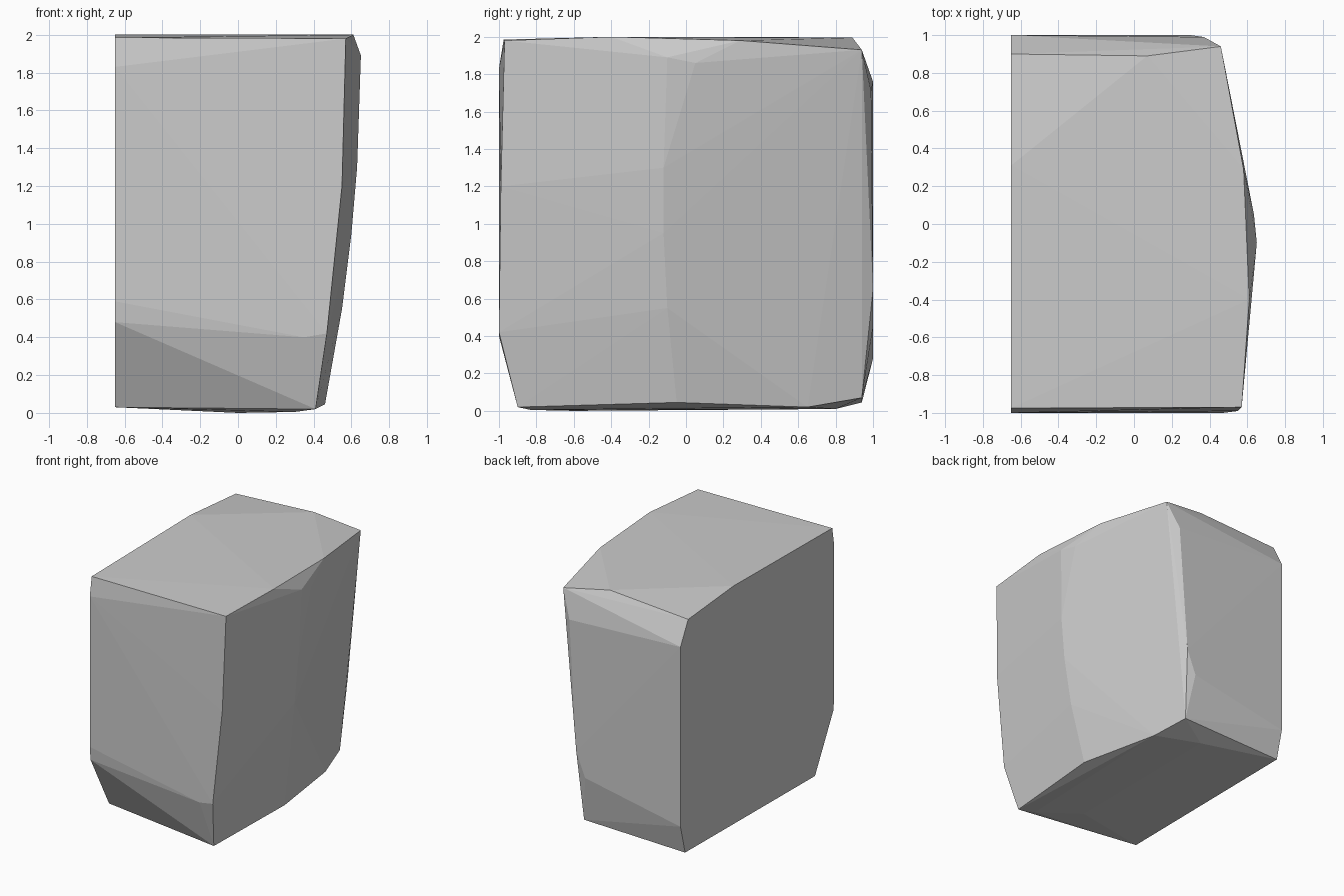
import bpy, bmesh

# Outline of the flat, sawn-off left side (y, z) at x = -0.65
cut_side = [(-0.975, 1.985), (-1.0, 1.83), (-1.0, 0.59), (-0.99, 0.48), (-0.75, 0.03),
            (0.94, 0.045), (1.0, 0.28), (1.0, 1.76), (0.90, 1.95), (0.31, 2.0)]

# Key corners of the chipped stone
front_edge = [(0.57, -0.97, 1.98), (0.55, -0.99, 1.2), (0.47, -1.0, 0.42),
              (0.35, -1.0, 0.40), (0.41, -0.90, 0.02)]
right_bulge = [(0.61, -0.40, 2.0), (0.65, -0.10, 1.89), (0.635, 0.05, 1.86),
               (0.58, 0.29, 1.98), (0.63, -0.12, 1.3), (0.60, -0.12, 0.95),
               (0.55, -0.10, 0.55), (0.46, -0.05, 0.045)]
back_edge = [(0.46, 0.94, 1.93), (0.37, 0.99, 1.71), (0.37, 0.975, 1.3),
             (0.30, 1.0, 0.65), (0.22, 1.0, 0.45), (0.27, 0.94, 0.07)]
top_and_base = [(0.07, 0.89, 1.995), (0.34, 0.65, 0.02), (0.0, -0.60, 0.0),
                (0.0, 0.80, 0.01), (0.30, -0.83, 0.005)]

points = [(-0.65, y, z) for y, z in cut_side]
points += front_edge + right_bulge + back_edge + top_and_base

# Wrap the corners in a faceted convex skin
bm = bmesh.new()
for p in points:
    bm.verts.new(p)
hull = bmesh.ops.convex_hull(bm, input=bm.verts[:])
loose = [v for v in bm.verts if not v.link_faces]
bmesh.ops.delete(bm, geom=loose, context='VERTS')
bmesh.ops.dissolve_limit(bm, angle_limit=0.01, verts=bm.verts[:], edges=bm.edges[:])
bmesh.ops.recalc_face_normals(bm, faces=bm.faces[:])

mesh = bpy.data.meshes.new("stone_block")
bm.to_mesh(mesh)
bm.free()
stone = bpy.data.objects.new("stone_block", mesh)
bpy.context.collection.objects.link(stone)
